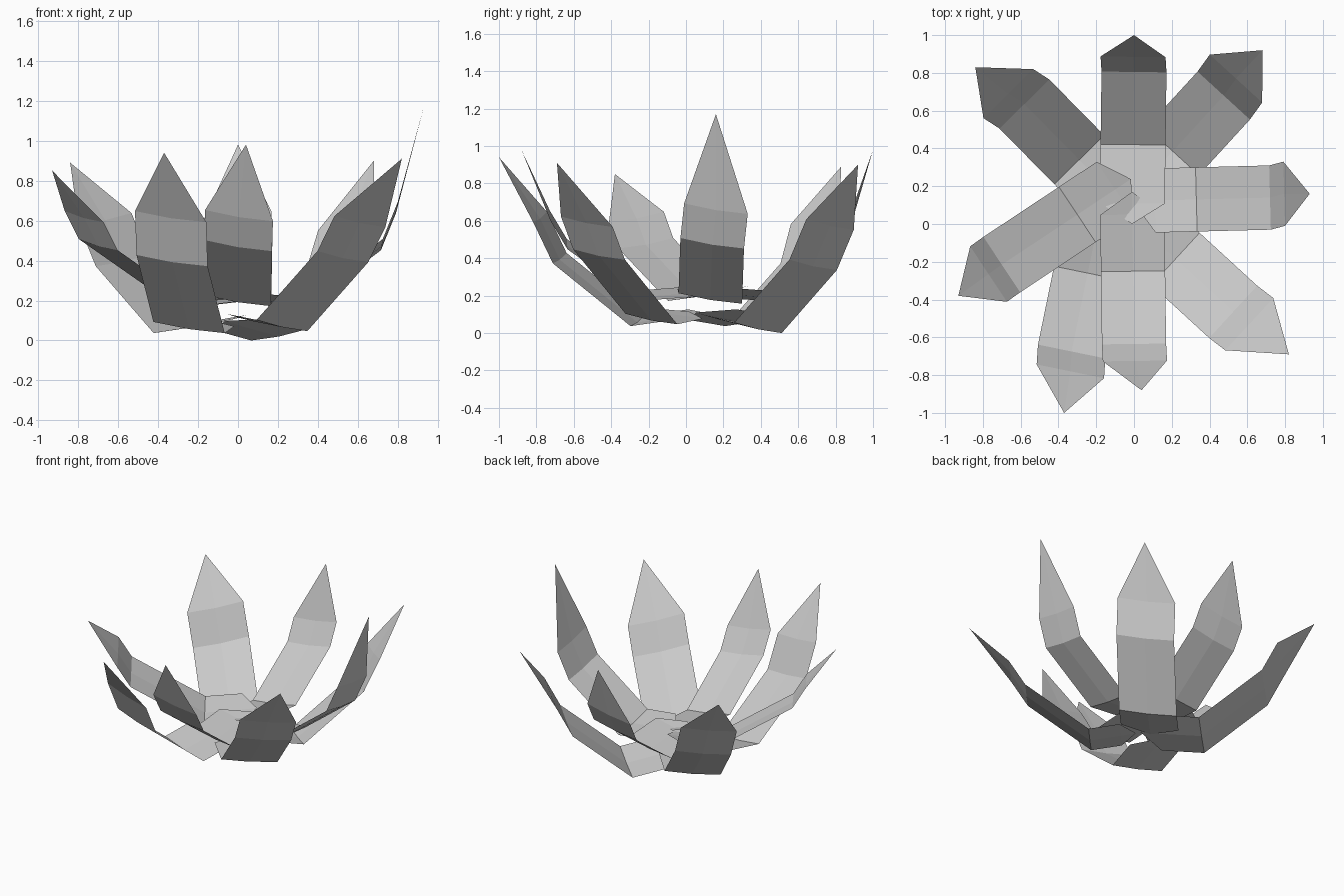
import bpy, bmesh
from mathutils import Vector

if "Cube" in bpy.data.objects:
    bpy.data.objects.remove(bpy.data.objects["Cube"])

TILT = 0.028     # counter-clockwise edge of every petal sits a little lower
CREASE = 0.008   # shallow fold along the midrib


def petal(name, half, shoulder_in, tip_in, rise, bend1, bend2, shoulder, tip):
    """Thin folded petal: pointed root, flat base, sloping middle, pointed end."""
    b1, b2, sh, end = (Vector(p) for p in (bend1, bend2, shoulder, tip))
    out = b2 - b1
    out.z = 0
    out.normalize()
    side = Vector((-out.y, out.x, 0)) * half - Vector((0, 0, TILT))
    up = Vector((0, 0, 1))
    base = b1 - out * shoulder_in + up * rise * 0.75
    bm = bmesh.new()
    root = bm.verts.new(b1 - out * tip_in + up * rise)
    point = bm.verts.new(end)
    rows = []
    for c in (base, b1, b2, sh):
        rows.append([bm.verts.new(c - side), bm.verts.new(c - up * CREASE),
                     bm.verts.new(c + side)])
    for a, b in zip(rows, rows[1:]):
        for i in range(2):
            bm.faces.new((a[i], a[i + 1], b[i + 1], b[i]))
    for i in range(2):
        bm.faces.new((root, rows[0][i + 1], rows[0][i]))
        bm.faces.new((rows[-1][i], rows[-1][i + 1], point))
    bmesh.ops.recalc_face_normals(bm, faces=bm.faces)
    mesh = bpy.data.meshes.new(name)
    bm.to_mesh(mesh)
    bm.free()
    bpy.context.collection.objects.link(bpy.data.objects.new(name, mesh))


# Upper ring: bend, upper bend, shoulder and tip centres
petal("upper_petal_back", 0.172, 0.31, 0.42, 0.03,
      (-0.005, 0.42, 0.20), (0, 0.805, 0.475), (-0.005, 0.885, 0.62), (0, 1.0, 0.98))
petal("upper_petal_right", 0.17, 0.22, 0.34, 0.03,
      (0.33, 0.13, 0.185), (0.72, 0.14, 0.48), (0.795, 0.16, 0.665), (0.93, 0.16, 1.17))
petal("upper_petal_front", 0.17, 0.30, 0.42, 0.03,
      (-0.005, -0.25, 0.20), (0, -0.635, 0.475), (0.005, -0.725, 0.625), (0.04, -0.88, 0.98))
petal("upper_petal_left", 0.176, 0.24, 0.34, 0.03,
      (-0.30, 0.05, 0.20), (-0.70, -0.215, 0.48), (-0.77, -0.265, 0.62), (-0.93, -0.38, 0.85))

# Lower ring
petal("lower_petal_back_right", 0.188, 0.28, 0.40, 0.07,
      (0.205, 0.385, 0.028), (0.475, 0.68, 0.365), (0.54, 0.77, 0.58), (0.68, 0.92, 0.90))
petal("lower_petal_front_right", 0.188, 0.20, 0.30, 0.04,
      (0.22, -0.185, 0.075), (0.525, -0.465, 0.42), (0.61, -0.53, 0.595), (0.82, -0.69, 0.91))
petal("lower_petal_front_left", 0.182, 0.24, 0.36, 0.045,
      (-0.245, -0.26, 0.065), (-0.33, -0.675, 0.40), (-0.337, -0.78, 0.62), (-0.37, -1.0, 0.94))
petal("lower_petal_back_left", 0.185, 0.28, 0.40, 0.045,
      (-0.29, 0.34, 0.065), (-0.58, 0.635, 0.40), (-0.665, 0.69, 0.61), (-0.84, 0.83, 0.89))
